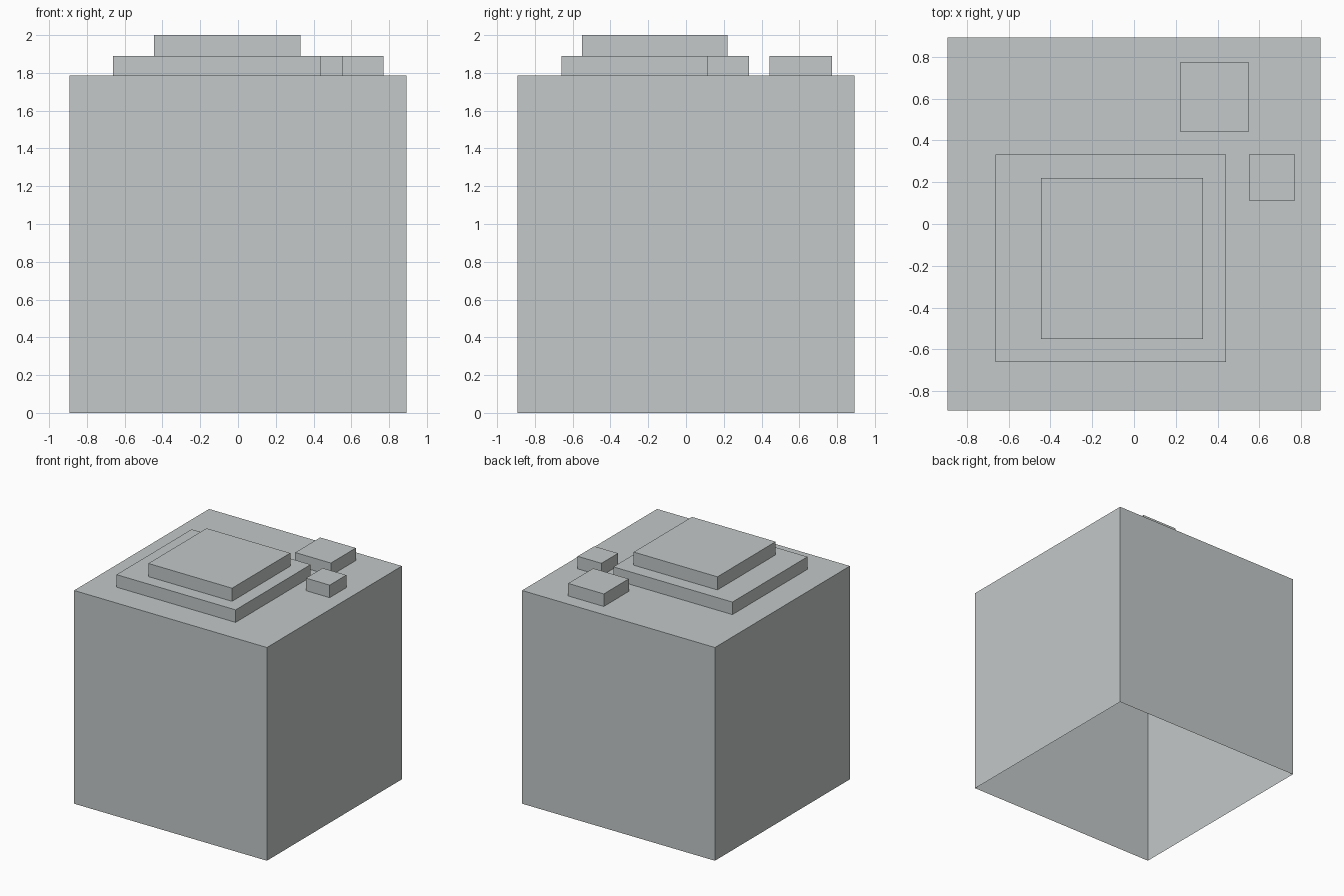
import bpy
import bmesh

cube = bpy.data.objects.get("Cube")
if cube:
    bpy.data.objects.remove(cube, do_unlink=True)

# One pale grey for the whole building
grey = bpy.data.materials.new("pale_grey")
colour = (0.55, 0.58, 0.58, 1)
grey.diffuse_color = colour
grey.use_nodes = True
for node in grey.node_tree.nodes:
    if node.type == "BSDF_PRINCIPLED":
        node.inputs["Base Color"].default_value = colour


def open_box(name, x, y, z):
    """Box shell without a bottom face, given its (min, max) on each axis."""
    bm = bmesh.new()
    bmesh.ops.create_cube(bm, size=1)
    for v in bm.verts:
        v.co = [span[0] if c < 0 else span[1] for c, span in zip(v.co, (x, y, z))]
    bm.normal_update()
    bottom = [f for f in bm.faces if f.normal.z < -0.5]
    bmesh.ops.delete(bm, geom=bottom, context="FACES_ONLY")
    mesh = bpy.data.meshes.new(name)
    bm.to_mesh(mesh)
    bm.free()
    mesh.materials.append(grey)
    obj = bpy.data.objects.new(name, mesh)
    bpy.context.collection.objects.link(obj)
    return obj


# Heights of the roof, the first step and the top
roof, step, top = 1.785, 1.89, 2.0
half = 0.893

# Main block, open underneath
open_box("main_block", (-half, half), (-half, half), (0, roof))

# Stepped roof tiers
open_box("lower_tier", (-0.663, 0.44), (-0.66, 0.333), (roof, step))
open_box("upper_tier", (-0.445, 0.33), (-0.55, 0.22), (step, top))

# Small roof boxes
open_box("large_roof_box", (0.22, 0.55), (0.443, 0.773), (roof, step))
open_box("small_roof_box", (0.55, 0.77), (0.113, 0.333), (roof, step))
